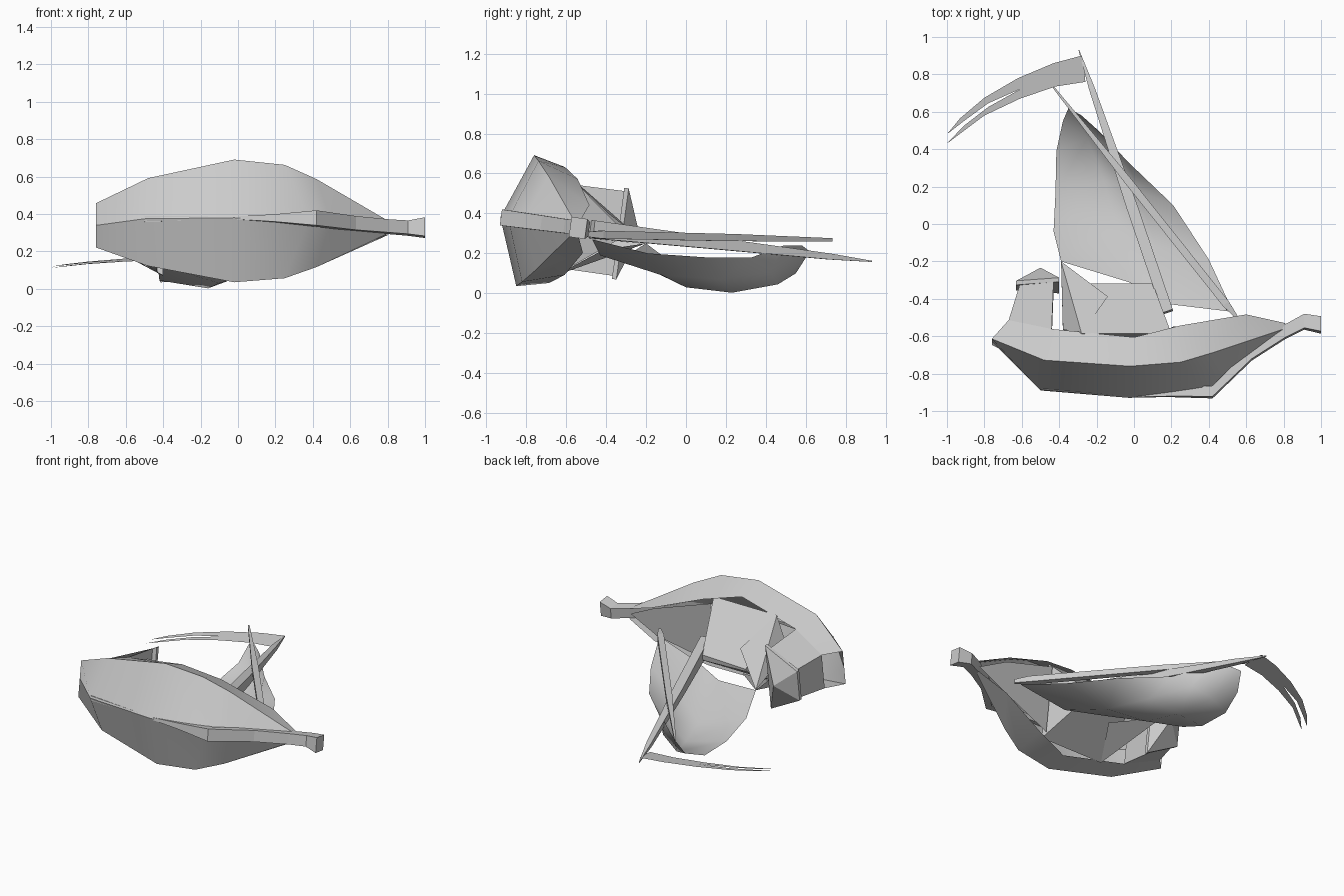
import bpy, bmesh
from math import radians
from mathutils import Vector

if "Cube" in bpy.data.objects:
    bpy.data.objects.remove(bpy.data.objects["Cube"])

grey = bpy.data.materials.new("pale_grey")
grey.use_nodes = True
grey.diffuse_color = (0.6, 0.6, 0.6, 1)
grey.node_tree.nodes["Principled BSDF"].inputs["Base Color"].default_value = (0.6, 0.6, 0.6, 1)


def rolled(x, h, w):
    """Ship space (length, height, sideways) to the heeled-over pose."""
    return Vector((x, h + 0.136 * w, 0.322 + w - 0.136 * (h + 0.5)))


def make(name, verts, faces):
    mesh = bpy.data.meshes.new(name)
    mesh.from_pydata([tuple(v) for v in verts], [], faces)
    bm = bmesh.new()
    bm.from_mesh(mesh)
    bmesh.ops.remove_doubles(bm, verts=bm.verts, dist=0.0005)
    bmesh.ops.recalc_face_normals(bm, faces=bm.faces)
    bm.to_mesh(mesh)
    bm.free()
    mesh.materials.append(grey)
    obj = bpy.data.objects.new(name, mesh)
    bpy.context.collection.objects.link(obj)
    return obj


def loft(name, rows, closed=False, caps=False):
    """Skin equal-length rows of points with quads."""
    n = len(rows[0])
    faces = []
    for r in range(len(rows) - 1):
        for i in range(n if closed else n - 1):
            j = (i + 1) % n
            faces.append((r * n + i, r * n + j, (r + 1) * n + j, (r + 1) * n + i))
    if caps:
        faces += [tuple(range(n)), tuple((len(rows) - 1) * n + i for i in range(n))]
    return make(name, [p for row in rows for p in row], faces)


def soften(obj, angle):
    """Smooth shading across gentle creases only."""
    bpy.ops.object.select_all(action="DESELECT")
    obj.select_set(True)
    bpy.context.view_layer.objects.active = obj
    bpy.ops.object.shade_smooth_by_angle(angle=radians(angle))


def ring(x0, h0, w0, x1, h1, w1):
    """Trapezoid outline: height and half width at x0 and at x1."""
    return [rolled(x0, h0, w0), rolled(x1, h1, w1), rolled(x1, h1, -w1), rolled(x0, h0, -w0)]


def spar(name, a, b, sizes):
    """Tapered square pole; sizes are (fraction, half width, half depth)."""
    a, b = Vector(a), Vector(b)
    d = (b - a).normalized()
    side = d.cross(Vector((0, 0, 1))).normalized()
    up = side.cross(d)
    rows = []
    for t, s, u in sizes:
        c = a.lerp(b, t)
        rows.append([c + side * s * i + up * u * j for i, j in ((1, 1), (-1, 1), (-1, -1), (1, -1))])
    return loft(name, rows, True, True)


# Hull: keel (x, h), widest line (x, h, w), rim (x, h, w)
stations = [
    ((-.76, -.63), (-.76, -.63, .118), (-.67, -.53, .12)),
    ((-.5, -.89), (-.48, -.76, .235), (-.44, -.59, .21)),
    ((-.02, -.93), (-.02, -.805, .328), (0, -.645, .29)),
    ((.38, -.89), (.25, -.78, .303), (.25, -.575, .24)),
    ((.5, -.81), (.42, -.72, .235), (.6, -.5, .12)),
    ((.82, -.57), (.79, -.57, .04), (.81, -.535, .035)),
]
rows = []
for k, c, r in stations:
    rows.append([rolled(*r), rolled(*c), rolled(*k, 0),
                 rolled(c[0], c[1], -c[2]), rolled(r[0], r[1], -r[2])])
soften(loft("hull", rows), 35)

# Keel beam running up into the stem head: x, low h, high h, half width
beam = [(-.5, -.886, -.86, .015), (0, -.926, -.89, .008), (.2, -.923, -.88, .02),
        (.42, -.927, -.87, .04), (.63, -.725, -.66, .037), (.81, -.61, -.54, .035),
        (.91, -.56, -.485, .036), (1, -.58, -.5, .05)]
loft("keel_and_stem", [[rolled(x, a, w), rolled(x, a, -w), rolled(x, b, -w), rolled(x, b, w)]
                       for x, a, b, w in beam], True, True)

# Bow deck
make("bow_deck", [rolled(.2, -.58, .22), rolled(.2, -.58, -.22), rolled(.6, -.53, -.1),
                  rolled(.8, -.54, 0), rolled(.6, -.53, .1)], [(0, 1, 2, 3, 4)])

# Cabin with steep sides meeting in a narrow ridge
loft("cabin", [ring(-.28, -.62, .25, .2, -.62, .25),
               ring(-.23, -.32, .008, .1, -.32, .02)], True, True)

# Cloth fins from the cabin's stern corners to the sail's foot
tack = Vector((-.39, -.2, .25))
for s, label in ((1, "left"), (-1, "right")):
    corner = rolled(-.28, -.62, .25 * s)
    foot = rolled(-.38, -.57, .05 * s)
    make("cabin_fin_" + label, [corner, rolled(-.14, -.4, .09 * s), tack, foot],
         [(0, 1, 2), (0, 2, 3)])

# Stern castle, narrow at the stern, growing out of the rim
loft("stern_castle", [ring(-.67, -.53, .12, -.44, -.59, .21),
                      ring(-.61, -.335, .1, -.43, -.335, .212)], True, True)
loft("castle_rim", [ring(-.63, h, .105, -.4, h, .228) for h in (-.34, -.318)], True, True)
make("castle_roof", ring(-.63, -.318, .105, -.4, -.318, .228) + [rolled(-.5, -.235, .01)],
     [(0, 1, 4), (1, 2, 4), (2, 3, 4), (3, 0, 4)])

# Billowed sail, rows from foot to head
sail = [
    [(-.39, -.2, .25), (-.03, -.31, .18), (.2, -.43, .19), (.53, -.47, .27)],
    [(-.43, -.04, .13), (-.1, 0, .03), (.12, -.12, .09), (.4, -.19, .2)],
    [(-.42, .16, .045), (-.16, .23, .003), (.02, .18, .07), (.21, .1, .18)],
    [(-.415, .39, .035), (-.25, .46, .045), (-.12, .42, .11), (-.03, .33, .18)],
    [(-.38, .55, .1), (-.35, .62, .21), (-.28, .58, .24), (-.18, .49, .24)],
]
soften(loft("sail", sail), 40)

# Mast and slanted yard
spar("mast", (.18, -.47, .32), (-.295, .93, .16),
     [(0, .03, .045), (.4, .03, .03), (.85, .016, .015), (1, .002, .003)])
spar("yard", (.55, -.5, .295), (-.43, .73, .268),
     [(0, .008, .012), (.06, .02, .02), (.6, .02, .018), (1, .005, .008)])

# Swallow-tailed pennant
upper = [(-.28, .9), (-.43, .86), (-.62, .78), (-.8, .675), (-.93, .565), (-1, .48)]
split = [(-.265, .82), (-.42, .79), (-.6, .725), (-.78, .645), (-.91, .55), (-1, .48)]
low_top = [(-.265, .82), (-.42, .79), (-.6, .725), (-.78, .625), (-.91, .525), (-1, .43)]
lower = [(-.26, .76), (-.42, .735), (-.61, .67), (-.8, .58), (-.92, .49), (-1, .43)]


def flutter(points):
    return [(x, y, .175 + .14 * (y - .88)) for x, y in points]


loft("pennant_upper_tail", [flutter(upper), flutter(split)])
loft("pennant_lower_tail", [flutter(low_top), flutter(lower)])
